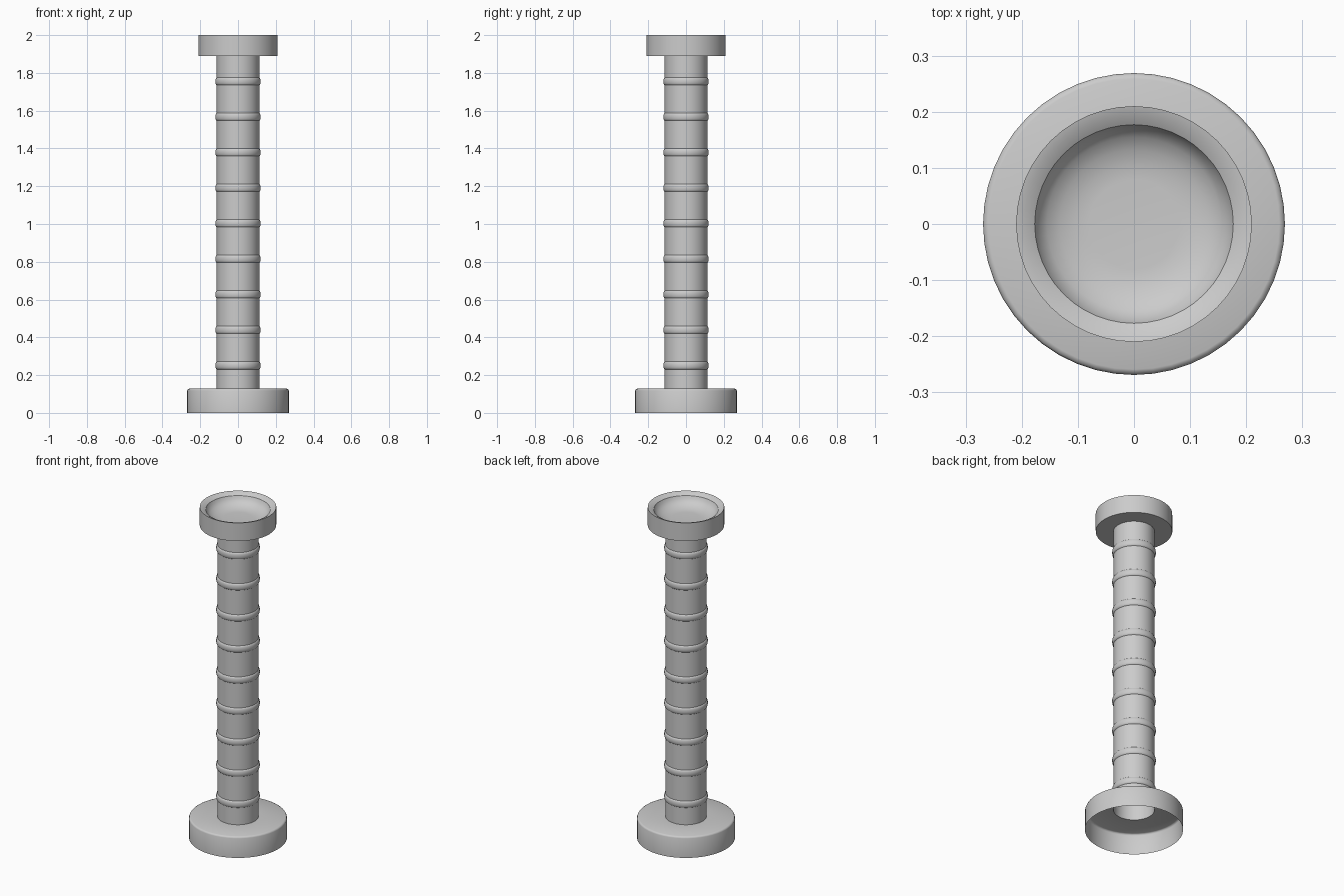
import bpy, bmesh, math

if "Cube" in bpy.data.objects:
    bpy.data.objects.remove(bpy.data.objects["Cube"])

SIDES = 48
SHAFT_R = 0.113


def lathe(name, profile, angle=30):
    """Revolve an open (radius, z) profile about the z axis."""
    bm = bmesh.new()
    verts = [bm.verts.new((r, 0, z)) for r, z in profile]
    edges = [bm.edges.new(pair) for pair in zip(verts, verts[1:])]
    bmesh.ops.spin(bm, geom=verts + edges, cent=(0, 0, 0), axis=(0, 0, 1),
                   angle=math.tau, steps=SIDES, use_duplicate=False)
    bmesh.ops.remove_doubles(bm, verts=bm.verts, dist=1e-5)
    bmesh.ops.recalc_face_normals(bm, faces=bm.faces)
    # Open shells: make the lowest outer wall face outward
    wall = max(bm.faces, key=lambda f: f.calc_center_median().xy.length)
    if wall.normal.dot(wall.calc_center_median()) < 0:
        bmesh.ops.reverse_faces(bm, faces=bm.faces)
    mesh = bpy.data.meshes.new(name)
    bm.to_mesh(mesh)
    bm.free()
    obj = bpy.data.objects.new(name, mesh)
    bpy.context.collection.objects.link(obj)
    bpy.ops.object.select_all(action='DESELECT')
    obj.select_set(True)
    bpy.context.view_layer.objects.active = obj
    bpy.ops.object.shade_smooth_by_angle(angle=math.radians(angle))
    return obj


# Base: open-bottomed shell with a softened upper edge
lathe("base", [(0.269, 0), (0.269, 0.118), (0.266, 0.125), (0.259, 0.128),
               (SHAFT_R, 0.128)], 50)

# Shaft: hollow tube with nine evenly spaced rounded rings
shaft = [(SHAFT_R, 0.128)]
for i in range(9):
    centre = 1.003 + (i - 4) * 0.188
    for k in range(7):
        a = math.pi * k / 6
        shaft.append((SHAFT_R + 0.007 * math.sin(a),
                      centre - 0.02 * math.cos(a)))
shaft.append((SHAFT_R, 1.89))
lathe("shaft", shaft, 50)

# Cup: flat underside, straight wall, sloped lip and shallow dish
lathe("cup", [(SHAFT_R, 1.89), (0.21, 1.89), (0.21, 2.0), (0.195, 1.996),
              (0.177, 1.985), (0.170, 1.968), (0.155, 1.952), (0.132, 1.940),
              (0.105, 1.932), (0.08, 1.93), (0, 1.93)])
